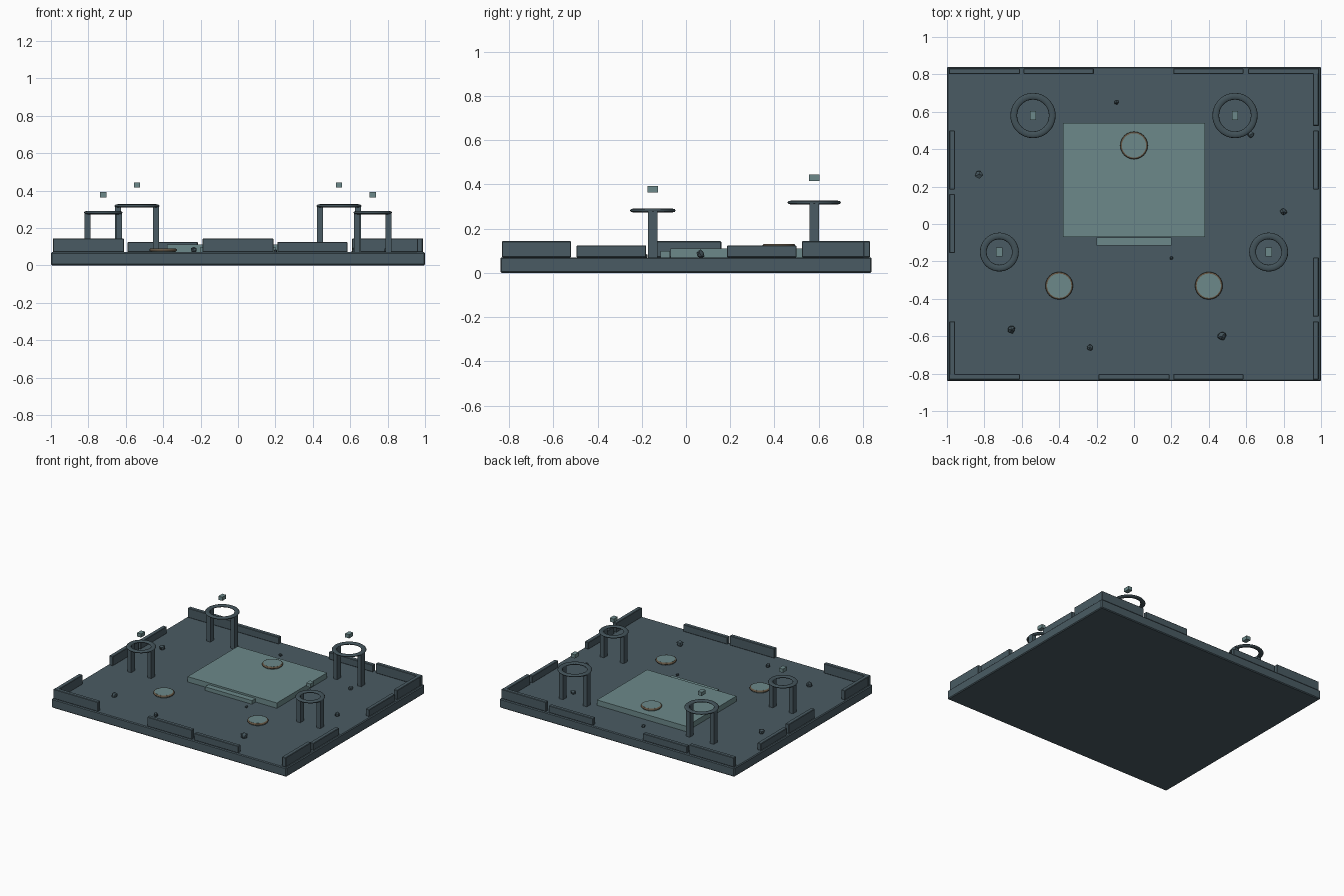
import bpy, math, random
from mathutils import Vector

if "Cube" in bpy.data.objects:
    bpy.data.objects.remove(bpy.data.objects["Cube"])

random.seed(4)
FLOOR = 0.07


def material(name, rgb):
    m = bpy.data.materials.new(name)
    m.diffuse_color = (*rgb, 1)
    m.use_nodes = True
    m.node_tree.nodes["Principled BSDF"].inputs["Base Color"].default_value = m.diffuse_color
    return m


STONE = material("dark slate", (0.068, 0.105, 0.125))
TRIM = material("deep slate", (0.055, 0.085, 0.1))
PALE = material("pale teal stone", (0.15, 0.25, 0.255))
BRONZE = material("dull bronze", (0.13, 0.095, 0.06))


def finish(name, mat, bevel=0):
    ob = bpy.context.object
    ob.name = name
    ob.data.materials.append(mat)
    if bevel:
        mod = ob.modifiers.new("edge", "BEVEL")
        mod.width = bevel
        mod.segments = 1
    return ob


def box(name, x, y, z, mat, bevel=0):
    """Box from (min, max) pairs along each axis."""
    bpy.ops.mesh.primitive_cube_add(size=1)
    ob = finish(name, mat, bevel)
    ob.location = [(a + b) / 2 for a, b in (x, y, z)]
    ob.scale = [b - a for a, b in (x, y, z)]
    bpy.ops.object.transform_apply(location=False, rotation=False, scale=True)
    return ob


def ring(name, loc, major, minor, flat, mat, sides=32):
    bpy.ops.mesh.primitive_torus_add(location=loc, major_radius=major, minor_radius=minor,
                                     major_segments=sides, minor_segments=8)
    ob = finish(name, mat)
    ob.scale.z = flat
    bpy.ops.object.shade_smooth_by_angle(angle=math.radians(50))
    return ob


# Floor slab
box("floor_slab", (-1, 1), (-0.84, 0.84), (0, FLOOR), STONE, 0.006)

# Broken perimeter walls: start, end, top height
TALL, LOW = 0.143, 0.124
for a, b, h in [(-0.99, -0.61, TALL), (-0.19, 0.19, TALL), (0.21, 0.585, LOW)]:
    box("front_wall", (a, b), (-0.832, -0.802), (FLOOR, h), STONE, 0.003)
for a, b, h in [(-0.99, -0.61, TALL), (-0.59, -0.215, LOW),
                (0.21, 0.585, LOW), (0.61, 0.99, TALL)]:
    box("back_wall", (a, b), (0.802, 0.832), (FLOOR, h), STONE, 0.003)
for a, b, h in [(-0.832, -0.52, TALL), (-0.155, 0.16, TALL), (0.185, 0.5, LOW)]:
    box("left_wall", (-0.988, -0.957), (a, b), (FLOOR, h), STONE, 0.003)
for a, b, h in [(-0.832, -0.52, TALL), (-0.495, -0.18, LOW),
                (0.185, 0.5, LOW), (0.525, 0.832, TALL)]:
    box("right_wall", (0.957, 0.988), (a, b), (FLOOR, h), STONE, 0.003)

# Raised dais with front step
box("dais", (-0.38, 0.38), (-0.07, 0.54), (FLOOR, 0.111), PALE)
box("dais_step", (-0.2, 0.2), (-0.115, -0.072), (FLOOR, 0.098), PALE)

# Round floor pads with bronze rims
for x, y, z in [(0, 0.42, 0.111), (-0.4, -0.33, FLOOR), (0.4, -0.33, FLOOR)]:
    bpy.ops.mesh.primitive_cylinder_add(vertices=24, radius=0.065, depth=0.02,
                                        location=(x, y, z + 0.01))
    finish("pad", PALE)
    ring("pad_rim", (x, y, z + 0.012), 0.066, 0.008, 1, BRONZE, 24)

# Ringed stands on two posts, each with a floating block
for cx, y, top, r, block_z in [(0.54, 0.58, 0.327, 0.121, 0.43),
                               (0.72, -0.15, 0.291, 0.104, 0.378)]:
    for x in (-cx, cx):
        ring("stand_ring", (x, y, top - 0.009), r - 0.018, 0.018, 0.5, TRIM)
        for side in (-1, 1):
            px = x + side * (r - 0.019)
            box("stand_post", (px - 0.016, px + 0.016), (y - 0.022, y + 0.022),
                (FLOOR, top - 0.008), STONE)
        box("floating_block", (x - 0.017, x + 0.017), (y - 0.024, y + 0.024),
            (block_z - 0.014, block_z + 0.014), PALE)

# Scattered rubble
for x, y, r in [(-0.83, 0.265, 0.025), (-0.655, -0.565, 0.023), (-0.235, -0.66, 0.019),
                (0.47, -0.6, 0.028), (0.2, -0.182, 0.011), (0.8, 0.065, 0.022),
                (0.625, 0.48, 0.02), (-0.095, 0.65, 0.015)]:
    bpy.ops.mesh.primitive_ico_sphere_add(subdivisions=1, radius=r, location=(x, y, FLOOR + r * 0.6))
    rock = finish("rubble", TRIM)
    for v in rock.data.vertices:
        v.co *= random.uniform(0.75, 1.1)
    rock.rotation_euler.z = random.uniform(0, math.tau)
